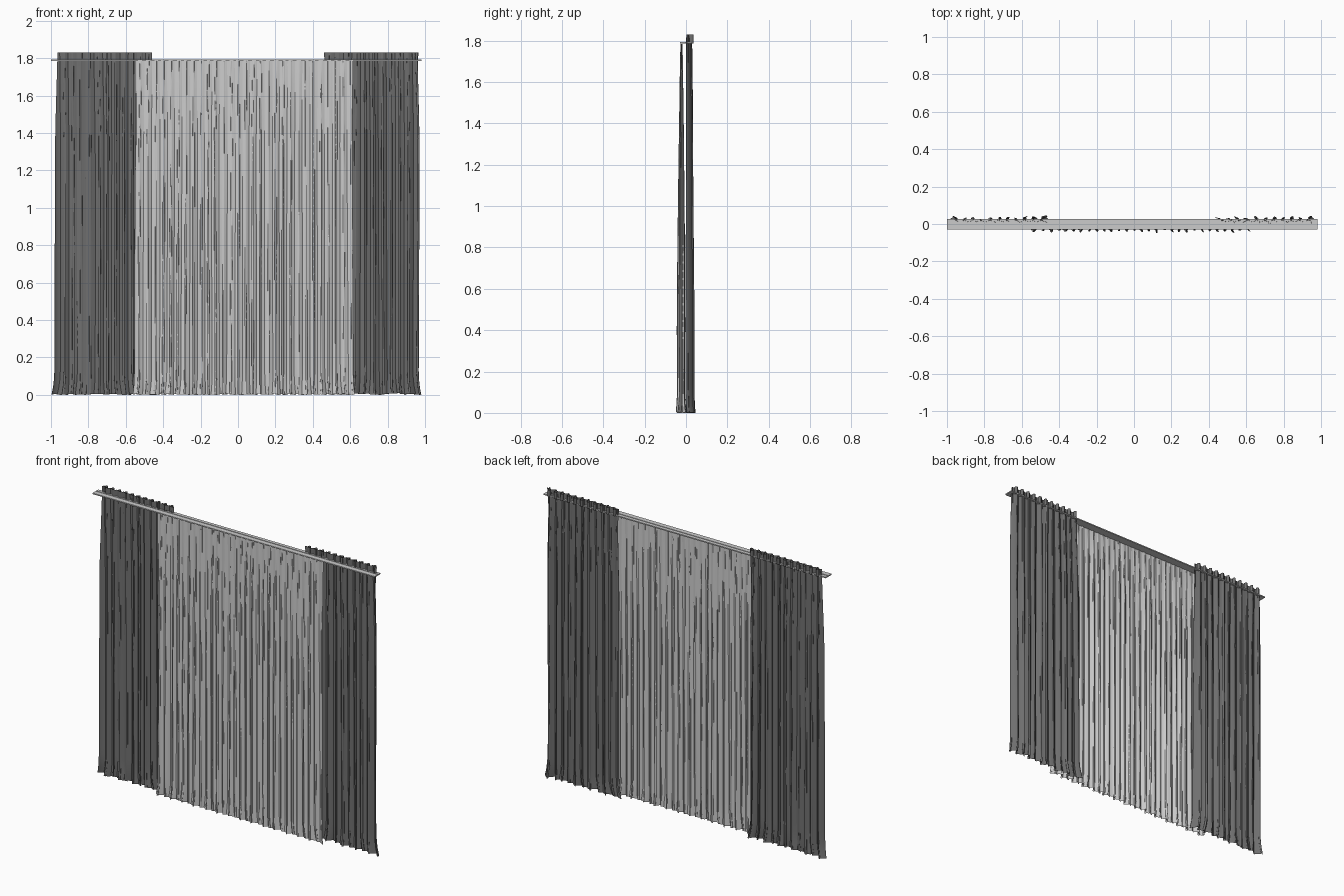
import bpy, bmesh, math
from mathutils import noise, Vector

if "Cube" in bpy.data.objects:
    bpy.data.objects.remove(bpy.data.objects["Cube"])


def material(name, grey):
    m = bpy.data.materials.new(name)
    m.diffuse_color = (grey, grey, grey, 1)
    m.use_nodes = True
    m.node_tree.nodes["Principled BSDF"].inputs["Base Color"].default_value = m.diffuse_color
    return m


def fabric(name, x0, x1, z_top, folds, y_top, y_bot, amp_top, amp_bot,
           flare, cols, mat, seed):
    """Hanging cloth: irregular pleats which open out towards the hem."""
    rows = 44
    bm = bmesh.new()
    grid = []
    for j in range(rows + 1):
        t = j / rows                      # 0 at the top, 1 at the floor
        row = []
        for i in range(cols + 1):
            u = i / cols
            # wandering phase and uneven fold depth
            wander = noise.noise(Vector((u * folds * .35, t * .5, seed)))
            ph = 2 * math.pi * folds * u + 2.2 * wander * min(1, t * 4)
            depth = 0.72 + .55 * noise.noise(Vector((u * folds * .6, t * .7, seed + 9)))
            k = min(1, t * 1.3) ** .6
            amp = (amp_top + (amp_bot - amp_top) * k) * depth
            y = y_top + (y_bot - y_top) * k + amp * math.sin(ph)
            y += .15 * amp * math.sin(2.7 * ph + seed)
            x = x0 + (x1 - x0) * u + .25 * (x1 - x0) / folds * math.sin(2 * ph)
            # hem spreads sideways and kicks out at the floor
            hem = max(0, (t - .93) / .07) ** 2
            x += (flare[0] * (1 - u) + flare[1] * u) * (.3 * t + .7 * hem)
            y += .008 * hem * math.sin(ph * .5 + seed)
            z = z_top * (1 - t) + .012 * hem * abs(noise.noise(Vector((u * folds, 0, seed))))
            row.append(bm.verts.new((x, y, z)))
        grid.append(row)
    for a, b in zip(grid, grid[1:]):
        for i in range(cols):
            bm.faces.new((a[i], b[i], b[i + 1], a[i + 1])).smooth = True
    me = bpy.data.meshes.new(name)
    bm.to_mesh(me)
    bm.free()
    me.materials.append(mat)
    ob = bpy.data.objects.new(name, me)
    bpy.context.collection.objects.link(ob)
    return ob


def box(name, x0, x1, y0, y1, z0, z1):
    bpy.ops.mesh.primitive_cube_add(size=1, location=((x0 + x1) / 2, (y0 + y1) / 2, (z0 + z1) / 2))
    ob = bpy.context.object
    ob.name = name
    ob.scale = (x1 - x0, y1 - y0, z1 - z0)
    return ob


dark = material("drape_cloth", .16)
light = material("sheer_cloth", .6)

# sheer curtain in front of the opening
fabric("sheer_curtain", -.55, .615, 1.785, 29, -.022, -.024, .004, .018,
       (-.01, .01), 560, light, 3.1)

# heavy side drapes behind, with a pleated heading above the rail
fabric("left_drape", -.965, -.46, 1.83, 11, .015, .02, .012, .019,
       (-.02, .03), 300, dark, 7.7)
fabric("right_drape", .46, .965, 1.83, 11, .015, .02, .012, .019,
       (-.03, .02), 300, dark, 12.4)

# ceiling rail: two flat strips either side of a narrow slot
box("front_rail", -1, .98, -.03, .001, 1.786, 1.793)
box("back_rail", -1, .98, .006, .028, 1.786, 1.793)
box("rail_slot_base", -1, .98, .001, .006, 1.786, 1.789)

# pinched pleat loops along each drape heading
for side in (-1, 1):
    for i in range(11):
        bpy.ops.mesh.primitive_cylinder_add(
            vertices=12, radius=.009, depth=.042, end_fill_type='NOTHING',
            location=(side * (.483 + i * .0459), .026, 1.808))
        ob = bpy.context.object
        ob.name = "pleat_loop"
        ob.scale.y = 1.25
        ob.data.materials.append(dark)
        bpy.ops.object.shade_smooth()
